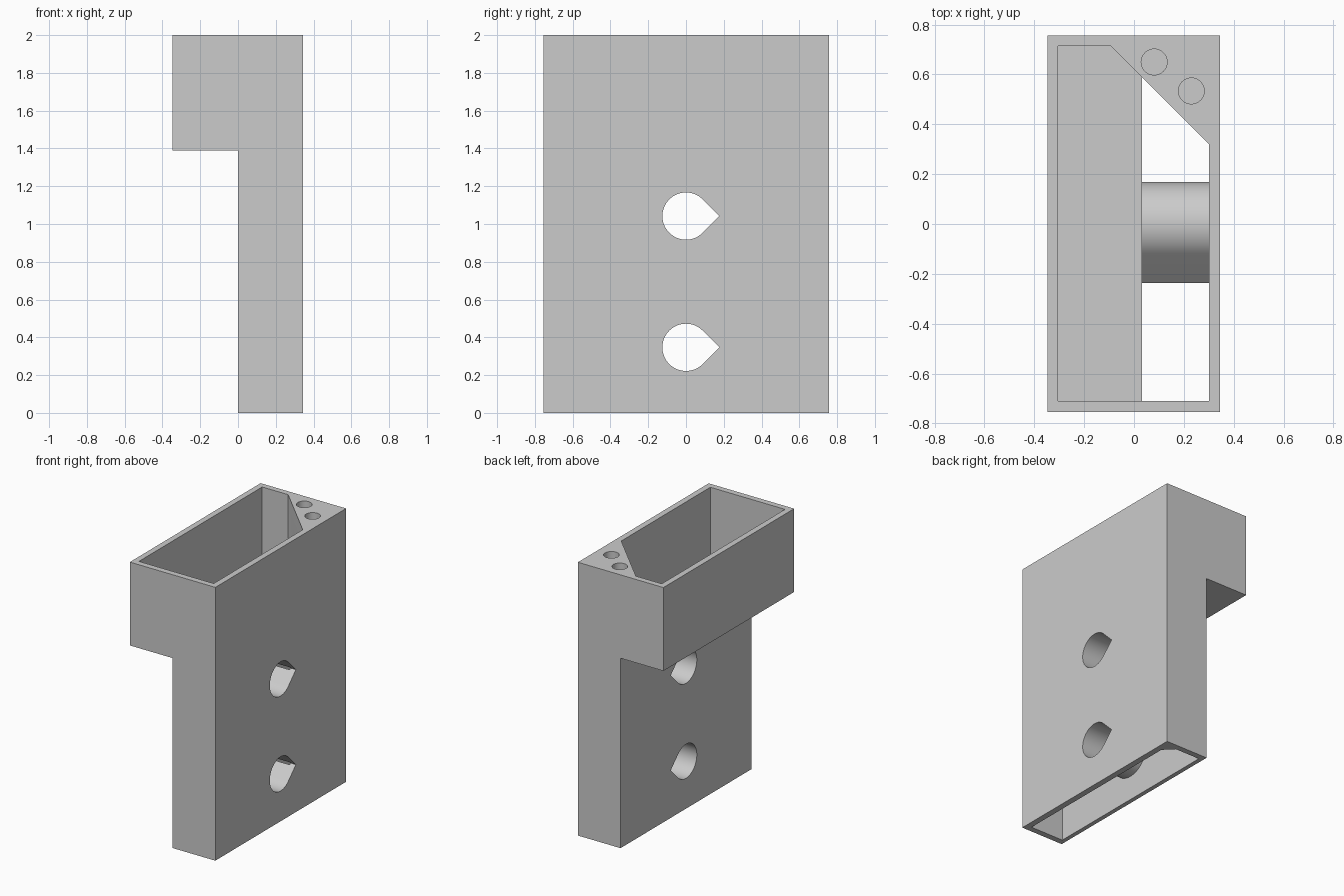
import bpy, bmesh, math

if "Cube" in bpy.data.objects:
    bpy.data.objects.remove(bpy.data.objects["Cube"], do_unlink=True)

grey = bpy.data.materials.new("plain_grey")
grey.use_nodes = True
colour = (0.6, 0.6, 0.6, 1)
grey.diffuse_color = colour
grey.node_tree.nodes["Principled BSDF"].inputs["Base Color"].default_value = colour


def loft(name, rings):
    """Closed solid through a stack of matching rings."""
    bm = bmesh.new()
    loops = [[bm.verts.new(p) for p in ring] for ring in rings]
    n = len(loops[0])
    for a, b in zip(loops, loops[1:]):
        for i in range(n):
            j = (i + 1) % n
            bm.faces.new((a[i], a[j], b[j], b[i]))
    bm.faces.new(loops[0])
    bm.faces.new(loops[-1])
    bmesh.ops.recalc_face_normals(bm, faces=bm.faces)
    mesh = bpy.data.meshes.new(name)
    bm.to_mesh(mesh)
    bm.free()
    mesh.materials.append(grey)
    obj = bpy.data.objects.new(name, mesh)
    bpy.context.collection.objects.link(obj)
    return obj


def l_prism(name, left, inner, right, bottom, shelf, top, front, back):
    """Upside-down L profile in x and z, extruded along y."""
    profile = [(inner, bottom), (right, bottom), (right, top),
               (left, top), (left, shelf), (inner, shelf)]
    return loft(name, [[(x, y, z) for x, z in profile] for y in (front, back)])


def teardrop(name, radius, z, x0, x1, point):
    """Round bar along x with a 45 degree point towards +y or -y."""
    steps = 48
    arc = [math.pi / 4 + 1.5 * math.pi * i / steps for i in range(steps + 1)]
    outline = [(point * radius * math.cos(a), z + radius * math.sin(a)) for a in arc]
    outline.append((point * radius * math.sqrt(2), z))
    return loft(name, [[(x, y, h) for y, h in outline] for x in (x0, x1)])


def cylinder(name, x, y, radius, z0, z1):
    angles = [2 * math.pi * i / 40 for i in range(40)]
    return loft(name, [[(x + radius * math.cos(a), y + radius * math.sin(a), z)
                        for a in angles] for z in (z0, z1)])


def cut(target, cutter):
    cutter.hide_render = True
    mod = target.modifiers.new("cut", "BOOLEAN")
    mod.operation, mod.solver, mod.object = "DIFFERENCE", "EXACT", cutter
    bpy.context.view_layer.objects.active = target
    bpy.ops.object.modifier_apply(modifier=mod.name)
    bpy.data.objects.remove(cutter, do_unlink=True)


# Outer shell and the hollow inside it
housing = l_prism("housing", -0.347, 0, 0.345, 0, 1.39, 2, -0.755, 0.757)
cavity = l_prism("cavity", -0.304, 0.032, 0.301, -0.1, 1.434, 2.1, -0.711, 0.714)

# Corner block that stays solid, slimming towards the bottom
def corner(size, z):
    x, y, over = 0.301, 0.714, 0.1
    return [(x + over, y + over, z), (x - size - over, y + over, z),
            (x + over, y - size - over, z)]

cut(cavity, loft("corner_block", [corner(0.07, -0.2), corner(0.07, 0),
                                  corner(0.395, 1.43), corner(0.395, 2.2)]))

# Sleeves crossing the hollow, then the bores through them
bore_heights = (0.347, 1.042)
for z in bore_heights:
    cut(cavity, teardrop("sleeve", 0.168, z, -0.1, 0.5, -1))
cut(housing, cavity)
for z in bore_heights:
    cut(housing, teardrop("bore", 0.125, z, -0.2, 0.6, 1))

# Screw holes in the top of the corner block
for x, y in ((0.081, 0.65), (0.23, 0.534)):
    cut(housing, cylinder("screw_hole", x, y, 0.052, 1.6, 2.1))

bpy.ops.object.select_all(action="DESELECT")
housing.select_set(True)
bpy.context.view_layer.objects.active = housing
bpy.ops.object.shade_smooth_by_angle(angle=math.radians(25))
